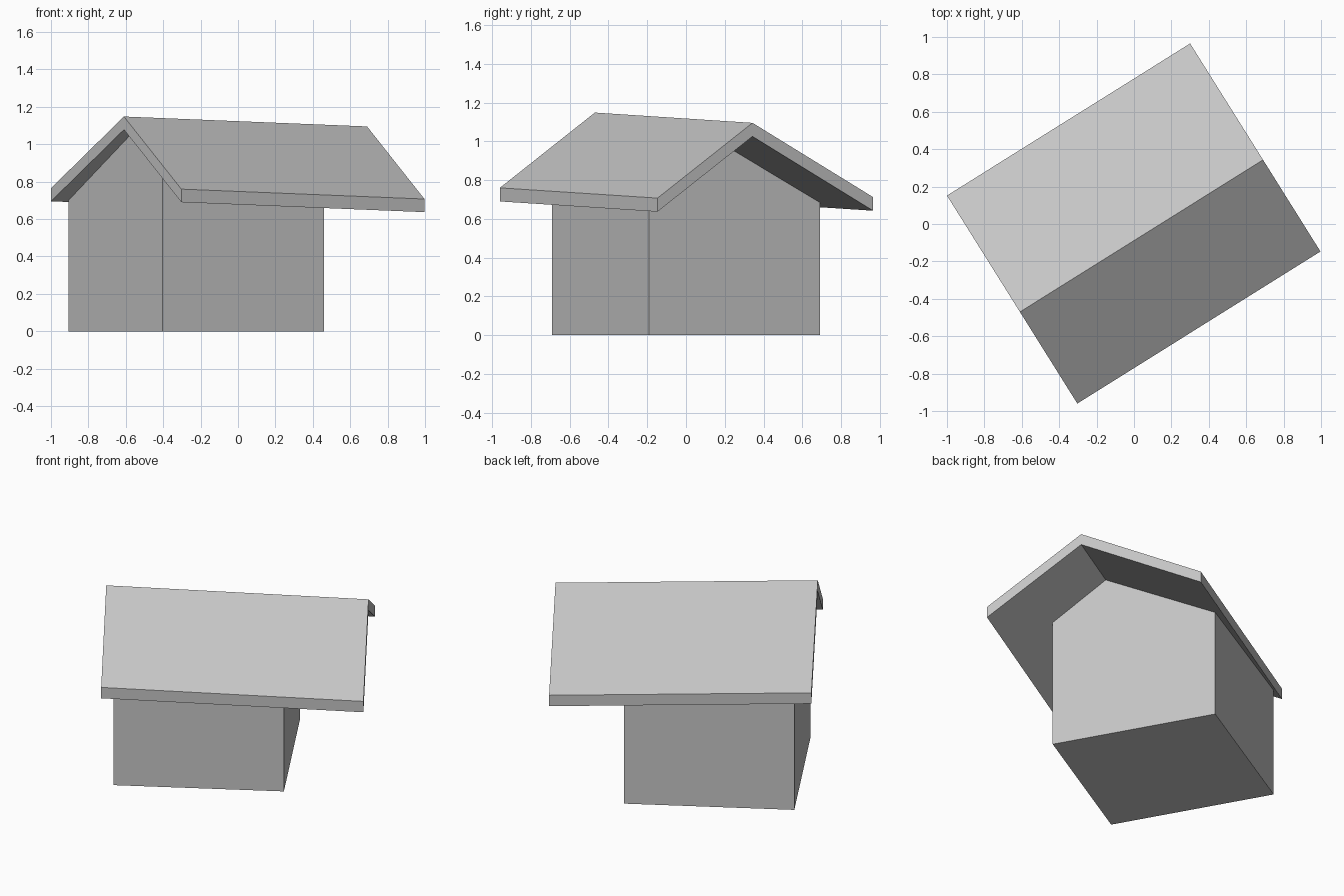
import bpy
import bmesh
from mathutils import Vector

cube = bpy.data.objects.get("Cube")
if cube:
    bpy.data.objects.remove(cube, do_unlink=True)

grey = bpy.data.materials.new("light_grey")
grey.use_nodes = True
COLOUR = (0.56, 0.56, 0.56, 1)
grey.diffuse_color = COLOUR
grey.node_tree.nodes["Principled BSDF"].inputs["Base Color"].default_value = COLOUR


def finish(bm, name):
    bmesh.ops.recalc_face_normals(bm, faces=bm.faces[:])
    mesh = bpy.data.meshes.new(name)
    bm.to_mesh(mesh)
    bm.free()
    mesh.materials.append(grey)
    obj = bpy.data.objects.new(name, mesh)
    bpy.context.collection.objects.link(obj)
    return obj


def extrude(bm, faces, offset):
    """Turn a surface into a closed solid by sweeping a copy of it."""
    result = bmesh.ops.extrude_face_region(bm, geom=faces, use_keep_orig=True)
    verts = [g for g in result["geom"] if isinstance(g, bmesh.types.BMVert)]
    bmesh.ops.translate(bm, verts=verts, vec=offset)


# Roof outline at the near gable, and the slightly sloping ridge direction
left_eave = Vector((-1, 0.152, 0.765))
peak = Vector((-0.61, -0.47, 1.148))
right_eave = Vector((-0.303, -0.96, 0.76))
ridge = Vector((1.3, 0.813, -0.053))
drop = Vector((0, 0, -0.07))

# Roof: two slopes given a vertical thickness
bm = bmesh.new()
near = [bm.verts.new(p) for p in (left_eave, peak, right_eave)]
far = [bm.verts.new(v.co + ridge) for v in near]
slopes = [bm.faces.new((near[i], near[i + 1], far[i + 1], far[i])) for i in range(2)]
extrude(bm, slopes, drop)
finish(bm, "gable_roof")

# Walls: a tall block trimmed to the underside of both slopes
bm = bmesh.new()
corners = ((-0.405, -0.69), (0.46, -0.19), (-0.04, 0.69), (-0.905, 0.19))
base = bm.faces.new([bm.verts.new((x, y, 0)) for x, y in corners])
extrude(bm, [base], Vector((0, 0, 1.5)))
for eave in (left_eave, right_eave):
    normal = ridge.cross(eave - peak).normalized()
    if normal.z < 0:
        normal.negate()
    cut = bmesh.ops.bisect_plane(bm, geom=bm.verts[:] + bm.edges[:] + bm.faces[:],
                                 plane_co=peak + drop, plane_no=normal, clear_outer=True)
    rim = [g for g in cut["geom_cut"] if isinstance(g, bmesh.types.BMEdge)]
    bmesh.ops.contextual_create(bm, geom=rim)
finish(bm, "house_walls")
